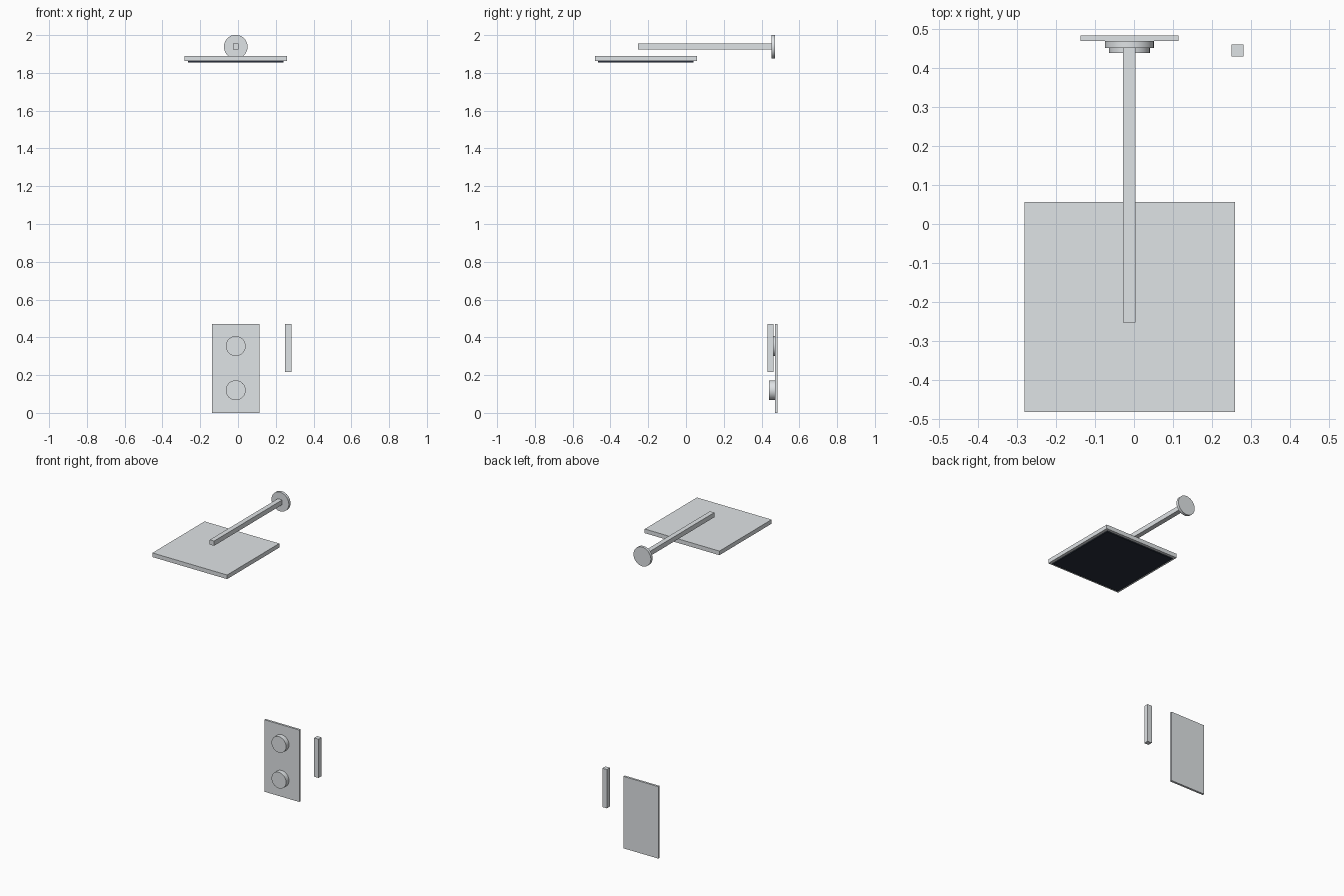
import bpy, math

if "Cube" in bpy.data.objects:
    bpy.data.objects.remove(bpy.data.objects["Cube"])

CX = -0.012  # shared centre line of head, arm, flange and knobs


def material(name, rgb):
    m = bpy.data.materials.new(name)
    m.diffuse_color = (*rgb, 1)
    m.use_nodes = True
    m.node_tree.nodes["Principled BSDF"].inputs["Base Color"].default_value = m.diffuse_color
    return m


chrome = material("chrome", (0.74, 0.77, 0.79))
dark = material("dark_rubber", (0.02, 0.027, 0.042))


def box(name, x, y, z, mat=chrome):
    """Box from (min, max) ranges on each axis."""
    r = (x, y, z)
    bpy.ops.mesh.primitive_cube_add(size=1, location=[(a + b) / 2 for a, b in r])
    ob = bpy.context.object
    ob.name = name
    ob.scale = [b - a for a, b in r]
    bpy.ops.object.transform_apply(location=False, rotation=False, scale=True)
    ob.data.materials.append(mat)


def disc(name, z, radius, y0, y1):
    """Round part whose axis runs along y."""
    bpy.ops.mesh.primitive_cylinder_add(
        vertices=64, radius=radius, depth=y1 - y0,
        location=(CX, (y0 + y1) / 2, z), rotation=(math.pi / 2, 0, 0))
    ob = bpy.context.object
    ob.name = name
    ob.data.materials.append(chrome)
    bpy.ops.object.shade_smooth_by_angle()


# Square rain head with dark spray face underneath
HY = -0.213
box("shower_head", (CX - 0.27, CX + 0.271), (HY - 0.27, HY + 0.27), (1.862, 1.889))
box("spray_face", (CX - 0.252, CX + 0.252), (HY - 0.252, HY + 0.252), (1.855, 1.862), dark)

# Arm and its round wall flange
box("shower_arm", (CX - 0.0157, CX + 0.0157), (-0.253, 0.452), (1.924, 1.955))
disc("wall_flange", 1.9385, 0.0628, 0.453, 0.471)

# Control plate with two knobs
box("control_plate", (CX - 0.126, CX + 0.127), (0.470, 0.484), (0.0, 0.471))
for name, z in (("lower_knob", 0.120), ("upper_knob", 0.354)):
    disc(name, z, 0.0525, 0.439, 0.470)

# Separate hand shower bar
box("hand_shower", (0.250, 0.282), (0.431, 0.462), (0.217, 0.471))
